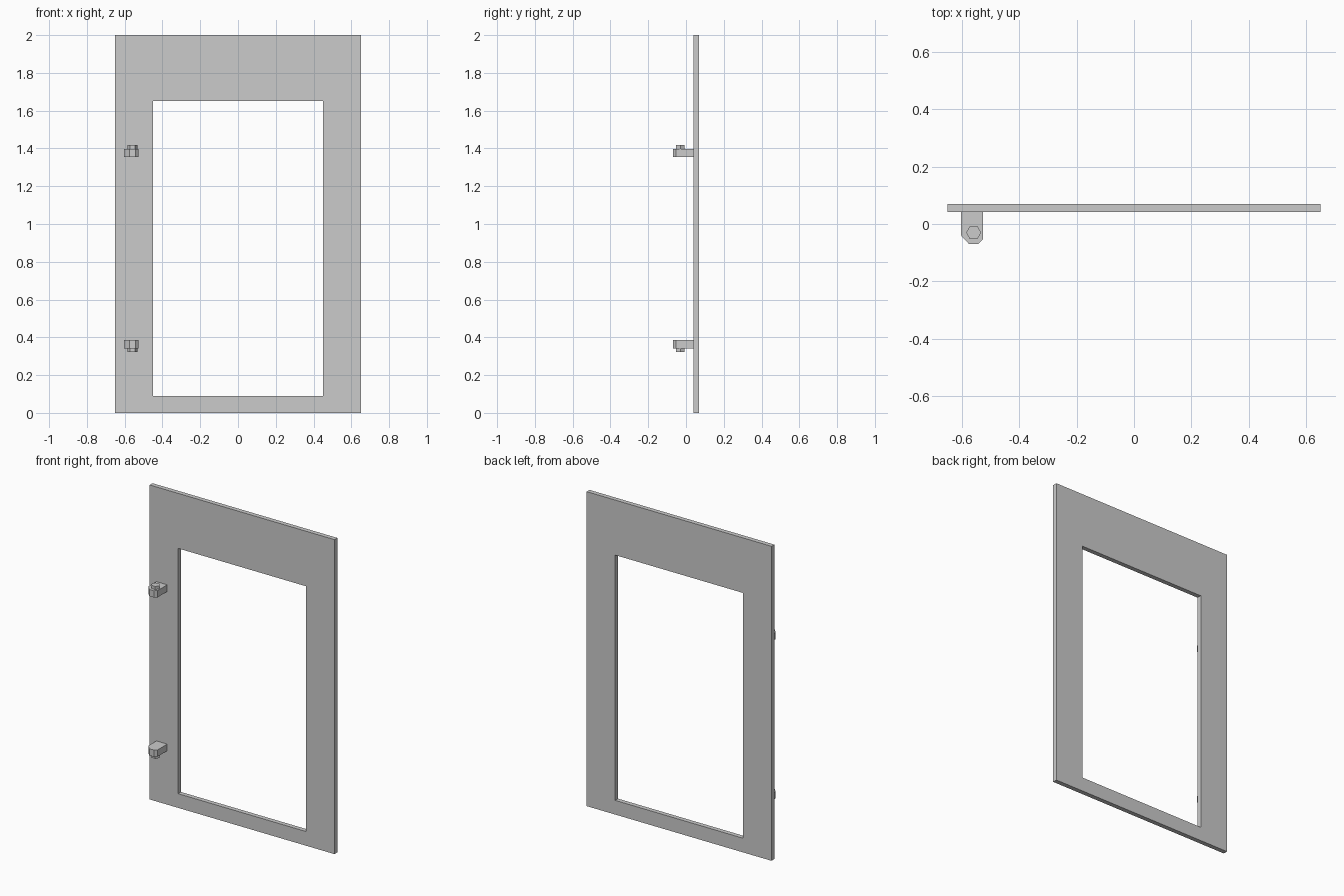
import bpy, bmesh
from math import cos, sin, pi

if "Cube" in bpy.data.objects:
    bpy.data.objects.remove(bpy.data.objects["Cube"])

MID_Z = 0.87  # middle height of the opening


def finish(name, bm):
    bmesh.ops.recalc_face_normals(bm, faces=bm.faces)
    mesh = bpy.data.meshes.new(name)
    bm.to_mesh(mesh)
    bm.free()
    obj = bpy.data.objects.new(name, mesh)
    bpy.context.collection.objects.link(obj)
    return obj


def prism(name, outline, z0, z1):
    """Extrude an xy outline from z0 to z1."""
    bm = bmesh.new()
    bot = [bm.verts.new((x, y, z0)) for x, y in outline]
    top = [bm.verts.new((x, y, z1)) for x, y in outline]
    bm.faces.new(bot)
    bm.faces.new(top)
    n = len(outline)
    for i in range(n):
        j = (i + 1) % n
        bm.faces.new((bot[i], bot[j], top[j], top[i]))
    return finish(name, bm)


def frame(name, outer, inner, y0, y1):
    """Rectangular panel with an opening; rectangles are x0, x1, z0, z1."""
    bm = bmesh.new()

    def ring(rect, y):
        x0, x1, z0, z1 = rect
        return [bm.verts.new((x, y, z)) for x, z in
                ((x0, z0), (x1, z0), (x1, z1), (x0, z1))]

    loops = [ring(outer, y0), ring(outer, y1), ring(inner, y1), ring(inner, y0)]
    for a, b in zip(loops, loops[1:] + loops[:1]):
        for i in range(4):
            j = (i + 1) % 4
            bm.faces.new((a[i], a[j], b[j], b[i]))
    return finish(name, bm)


# Panel with window opening
frame("window_frame", (-0.65, 0.65, 0, 2), (-0.45, 0.45, 0.09, 1.65), 0.041, 0.07)

# Hinge bracket and hexagonal pin outlines
bracket = [(-0.603, 0.041), (-0.603, -0.04), (-0.575, -0.07),
           (-0.543, -0.07), (-0.527, -0.054), (-0.527, 0.041)]
pin = [(-0.559 + 0.026 * cos(i * pi / 3), -0.03 + 0.026 * sin(i * pi / 3))
       for i in range(6)]

# Hinges mirrored above and below the middle of the opening
for side, s in (("upper", 1), ("lower", -1)):
    prism(side + "_hinge_bracket", bracket, MID_Z + s * 0.485, MID_Z + s * 0.528)
    prism(side + "_hinge_pin", pin, MID_Z + s * 0.528, MID_Z + s * 0.548)
